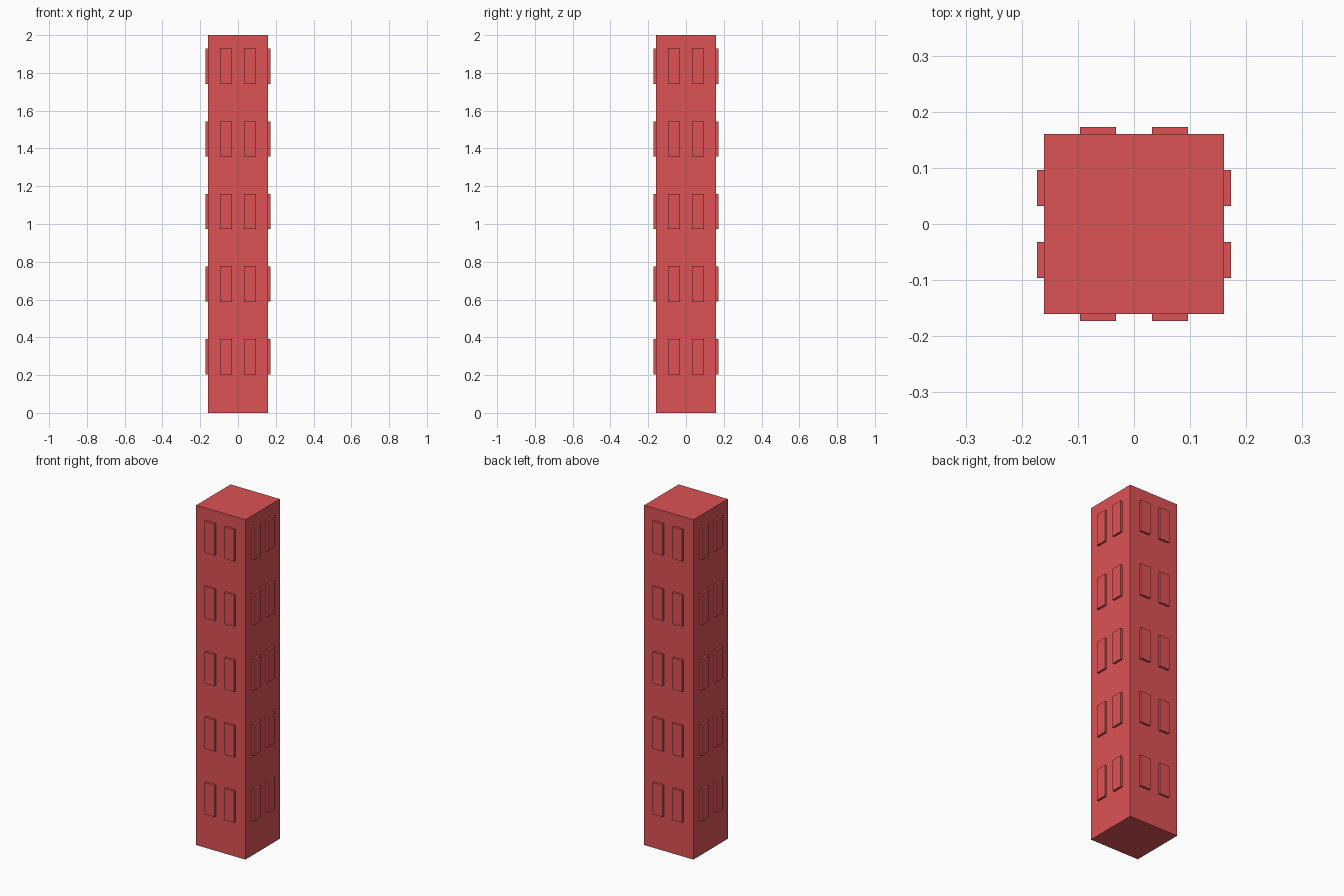
import bpy, math
from mathutils import Matrix

if "Cube" in bpy.data.objects:
    bpy.data.objects.remove(bpy.data.objects["Cube"])

SIDE, HEIGHT = 0.32, 2.0
WIN_W, WIN_H, WIN_OUT = 0.064, 0.186, 0.0125
PITCH, FIRST_Z = 0.3846, 0.297

red = bpy.data.materials.new("red_wall")
red.diffuse_color = (0.72, 0.085, 0.09, 1)
red.use_nodes = True
red.node_tree.nodes["Principled BSDF"].inputs["Base Color"].default_value = red.diffuse_color


def box(name, size, centre):
    bpy.ops.mesh.primitive_cube_add(size=1)
    ob = bpy.context.object
    ob.name = name
    ob.data.transform(Matrix.Translation(centre) @ Matrix.Diagonal((*size, 1)))
    ob.data.materials.append(red)
    return ob


# tower body
box("tower_body", (SIDE, SIDE, HEIGHT), (0, 0, HEIGHT / 2))

# raised window panels: two per floor, five floors, four sides
# (each sits slightly into the wall)
sink = 0.002
for side in range(4):
    for floor in range(5):
        for col in (-1, 1):
            win = box("window", (WIN_W, WIN_OUT + sink, WIN_H),
                      (col * WIN_W, -SIDE / 2 - (WIN_OUT - sink) / 2,
                       FIRST_Z + floor * PITCH))
            win.rotation_euler.z = side * math.pi / 2
